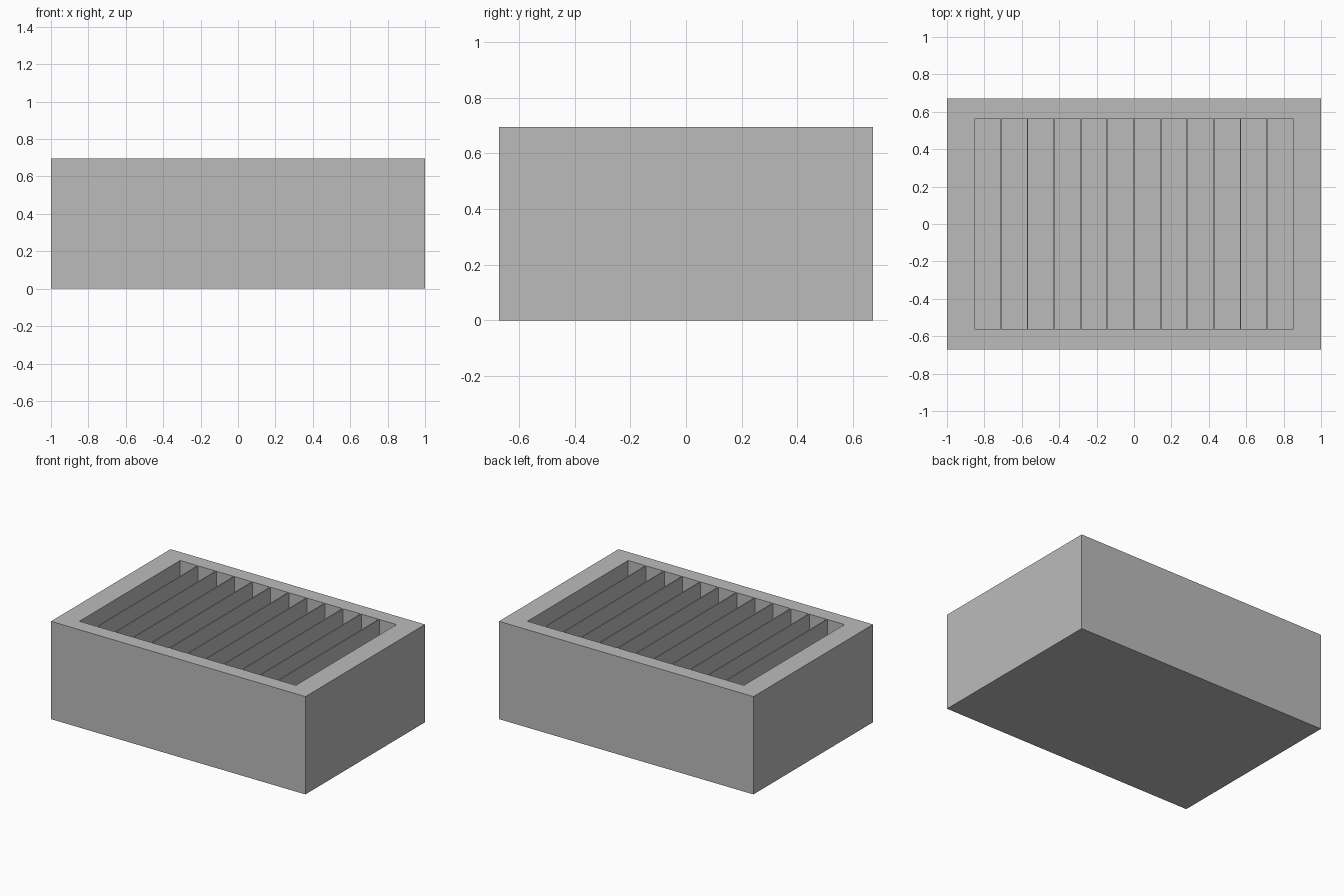
import bpy
import bmesh
from mathutils import Matrix, Vector

cube = bpy.data.objects.get("Cube")
if cube:
    bpy.data.objects.remove(cube, do_unlink=True)

WIDTH, DEPTH, HEIGHT = 2.0, 1.342, 0.695
SLOTS, PITCH, SLOT_WIDTH = 12, 0.1424, 0.135
SLOT_HALF_LENGTH, FLOOR = 0.565, 0.1

# Plain grey material
grey = bpy.data.materials.new("plain grey")
grey.use_nodes = True
colour = (0.5, 0.5, 0.5, 1)
grey.diffuse_color = colour
grey.node_tree.nodes["Principled BSDF"].inputs["Base Color"].default_value = colour

# Solid block
bm = bmesh.new()
bmesh.ops.create_cube(bm, size=1, matrix=Matrix.Translation((0, 0, HEIGHT / 2))
                      @ Matrix.Diagonal((WIDTH, DEPTH, HEIGHT, 1)))


def top_faces():
    return [f for f in bm.faces if f.normal.z > 0.9]


def score_top(point, normal):
    """Cut a straight line across the top face only."""
    faces = top_faces()
    edges = {e for f in faces for e in f.edges}
    verts = {v for f in faces for v in f.verts}
    bmesh.ops.bisect_plane(bm, geom=faces + list(edges) + list(verts),
                           plane_co=point, plane_no=normal, dist=1e-5)
    bm.normal_update()


# Outline the row of slots, separated by thin dividers
bm.normal_update()
centres = [(i - (SLOTS - 1) / 2) * PITCH for i in range(SLOTS)]
for side in (-1, 1):
    score_top(Vector((0, side * SLOT_HALF_LENGTH, HEIGHT)), Vector((0, 1, 0)))
    for x in centres:
        score_top(Vector((x + side * SLOT_WIDTH / 2, 0, HEIGHT)), Vector((1, 0, 0)))


def is_slot(face):
    c = face.calc_center_median()
    return (abs(c.y) < SLOT_HALF_LENGTH
            and any(abs(c.x - x) < SLOT_WIDTH / 4 for x in centres))


# Sink the slots into the block
slots = [f for f in top_faces() if is_slot(f)]
sunk = bmesh.ops.extrude_discrete_faces(bm, faces=slots)["faces"]
bmesh.ops.translate(bm, verts=list({v for f in sunk for v in f.verts}),
                    vec=(0, 0, FLOOR - HEIGHT))
bmesh.ops.recalc_face_normals(bm, faces=bm.faces)

mesh = bpy.data.meshes.new("slotted_box")
bm.to_mesh(mesh)
bm.free()
mesh.materials.append(grey)
box = bpy.data.objects.new("slotted_box", mesh)
bpy.context.collection.objects.link(box)
